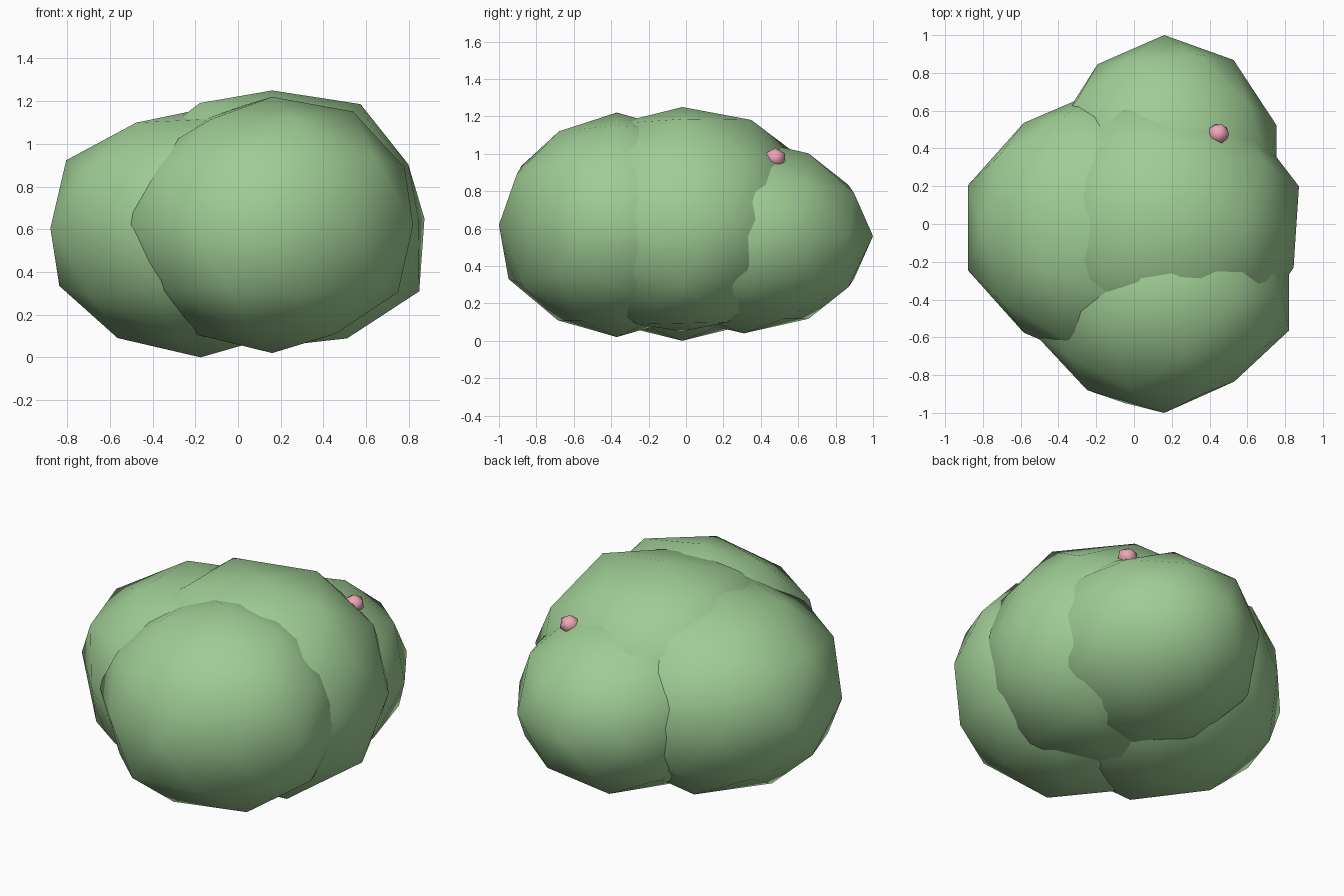
import bpy
from mathutils import Vector


def material(name, color):
    m = bpy.data.materials.new(name)
    m.diffuse_color = (*color, 1)
    return m


leaf = material("leaf_green", (0.35, 0.61, 0.30))
pink = material("berry_pink", (0.86, 0.38, 0.48))


def blob(name, center, radii, mat, subdivisions=2, bumps=()):
    """Smooth low-poly ellipsoid; bumps push single vertices in or out."""
    bpy.ops.mesh.primitive_ico_sphere_add(subdivisions=subdivisions, radius=1, location=center)
    ob = bpy.context.object
    ob.name = name
    verts = ob.data.vertices
    for direction, factor in bumps:
        d = Vector(direction)
        v = max(verts, key=lambda p: p.co.normalized().dot(d))
        v.co *= factor
    for v in verts:
        v.co = Vector(a * b for a, b in zip(v.co, radii))
    ob.data.materials.append(mat)
    bpy.ops.object.shade_smooth()
    return ob


# Overlapping foliage clumps
blob("foliage_front", (0.16, -0.37, 0.62), (0.694, 0.63, 0.60), leaf,
     bumps=[((0.588, -0.809, 0), 0.91), ((0.526, 0, 0.851), 1.04),
            ((-0.276, -0.851, -0.447), 1.08), ((0.162, -0.5, 0.851), 0.98),
            ((-0.951, -0.309, 0), 1.05), ((-0.951, 0.309, 0), 1.05),
            ((-0.425, -0.309, 0.851), 0.97)])
blob("foliage_right", (0.16, -0.02, 0.65), (0.75, 0.71, 0.60), leaf,
     bumps=[((0.526, 0, 0.851), 1.05), ((0.894, 0, 0.447), 0.95),
            ((0.851, 0, -0.526), 1.08), ((0.951, -0.309, 0), 0.96),
            ((0.162, 0.5, 0.851), 1.04), ((-0.425, 0.309, 0.851), 1.06),
            ((-0.425, -0.309, 0.851), 1.06), ((-0.263, 0.809, 0.526), 1.08),
            ((0.425, 0.309, -0.851), 1.08), ((0.425, -0.309, -0.851), 1.10)])
blob("foliage_left", (-0.175, -0.02, 0.605), (0.74, 0.73, 0.605), leaf,
     bumps=[((-0.588, 0.809, 0), 0.94), ((-0.588, -0.809, 0), 0.94),
            ((0, 0, 1), 0.92), ((-0.425, 0.309, 0.851), 0.96),
            ((-0.425, -0.309, 0.851), 0.96), ((0.276, 0.851, 0.447), 0.94),
            ((0.162, 0.5, 0.851), 0.95)])
blob("foliage_back", (0.16, 0.31, 0.56), (0.625, 0.69, 0.52), leaf,
     bumps=[((-0.588, 0.809, 0), 0.96), ((-0.951, 0.309, 0), 0.95)])

# Small berry resting between the clumps
blob("berry", (0.447, 0.477, 0.978), (0.062, 0.06, 0.055), pink, subdivisions=1)
